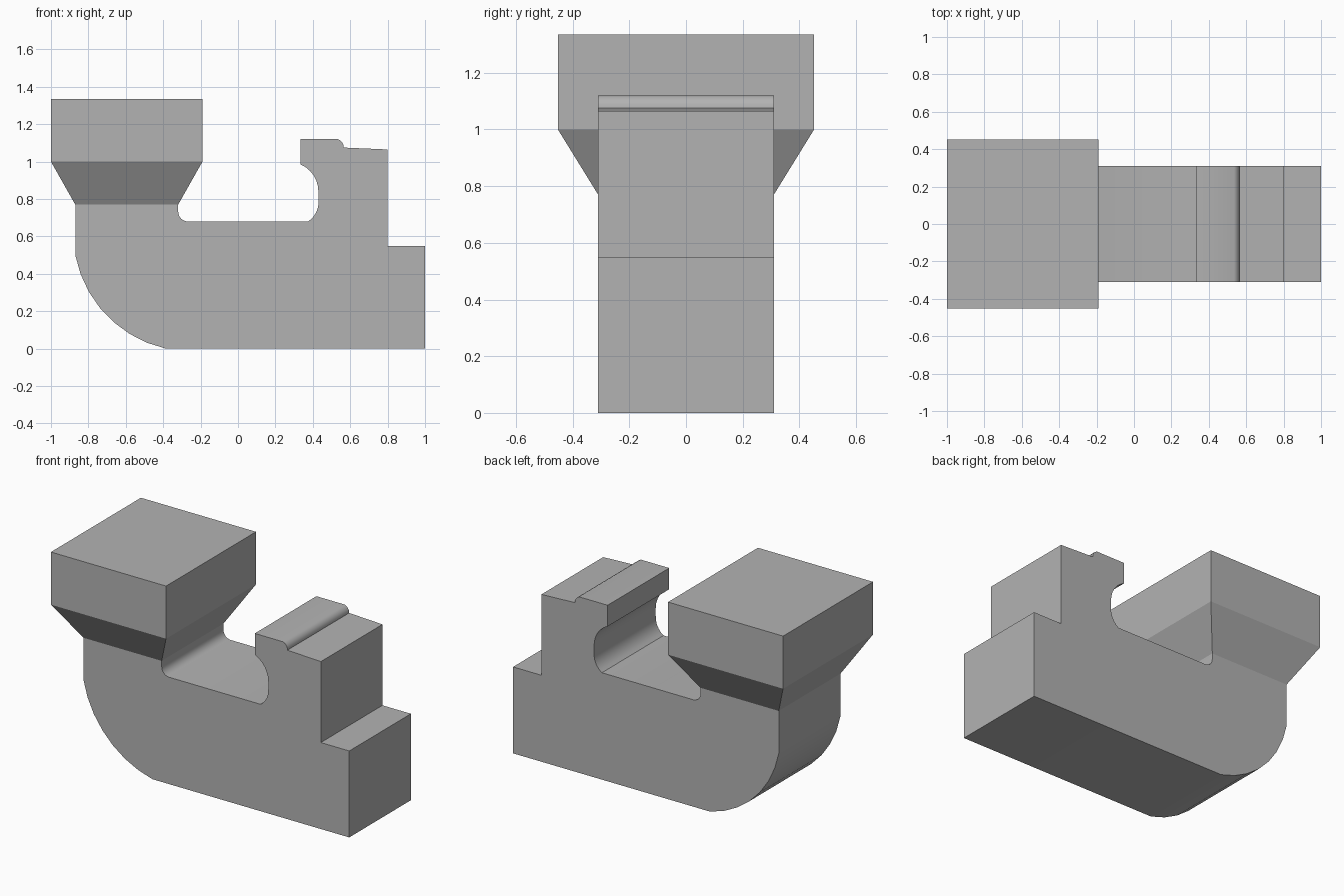
import bpy
import bmesh
import math
from mathutils import Vector
from mathutils.geometry import intersect_line_line_2d

if "Cube" in bpy.data.objects:
    bpy.data.objects.remove(bpy.data.objects["Cube"])

HALF_WIDTH = 0.31

grey = bpy.data.materials.new("plain grey")
grey.use_nodes = True
colour = (0.45, 0.45, 0.45, 1)
grey.diffuse_color = colour
grey.node_tree.nodes["Principled BSDF"].inputs["Base Color"].default_value = colour


def arc(start, via, end, steps):
    """Points of the circular arc through three points, ends included."""
    a, b, c = Vector(start), Vector(via), Vector(end)
    d = 2 * (a.x * (b.y - c.y) + b.x * (c.y - a.y) + c.x * (a.y - b.y))
    x = (a.dot(a) * (b.y - c.y) + b.dot(b) * (c.y - a.y) + c.dot(c) * (a.y - b.y)) / d
    y = (a.dot(a) * (c.x - b.x) + b.dot(b) * (a.x - c.x) + c.dot(c) * (b.x - a.x)) / d
    centre = Vector((x, y))
    radius = (a - centre).length
    first = math.atan2(a.y - y, a.x - x)
    last = math.atan2(c.y - y, c.x - x)
    sweep = (last - first + math.pi) % (2 * math.pi) - math.pi
    angles = [first + sweep * i / steps for i in range(steps + 1)]
    return [(x + radius * math.cos(t), y + radius * math.sin(t)) for t in angles]


def finish(name, bm):
    """Turn the bmesh into a shaded object."""
    bmesh.ops.recalc_face_normals(bm, faces=bm.faces)
    mesh = bpy.data.meshes.new(name)
    bm.to_mesh(mesh)
    bm.free()
    mesh.materials.append(grey)
    obj = bpy.data.objects.new(name, mesh)
    bpy.context.collection.objects.link(obj)
    bpy.ops.object.select_all(action="DESELECT")
    obj.select_set(True)
    bpy.context.view_layer.objects.active = obj
    bpy.ops.object.shade_smooth_by_angle(angle=math.radians(30))
    return obj


# Body: stepped and hooked side profile, extruded across the width
profile = [(1, 0), (1, 0.55), (0.8, 0.55), (0.8, 1.065)]
profile += arc((0.565, 1.075), (0.556, 1.105), (0.535, 1.12), 4)
profile += [(0.335, 1.12)]
profile += arc((0.335, 0.985), (0.405, 0.925), (0.43, 0.84), 6)
profile += arc((0.43, 0.79), (0.412, 0.718), (0.375, 0.68), 6)
profile += arc((-0.275, 0.68), (-0.307, 0.698), (-0.32, 0.735), 5)
profile += [(-0.32, 0.77), (-0.87, 0.77)]
profile += arc((-0.87, 0.5), (-0.7, 0.175), (-0.385, 0), 7)

bm = bmesh.new()
side = bm.faces.new([bm.verts.new((x, -HALF_WIDTH, z)) for x, z in profile])
sweep = bmesh.ops.extrude_face_region(bm, geom=[side], use_keep_orig=True)
moved = [v for v in sweep["geom"] if isinstance(v, bmesh.types.BMVert)]
bmesh.ops.translate(bm, verts=moved, vec=(0, 2 * HALF_WIDTH, 0))
finish("body", bm)

# Head: block flaring out of the body's post, lofted through three rectangles
bm = bmesh.new()
rings = []
for left, right, half, z in [(-0.87, -0.32, HALF_WIDTH, 0.77),
                             (-1, -0.19, 0.452, 1),
                             (-1, -0.19, 0.452, 1.335)]:
    corners = [(left, -half), (right, -half), (right, half), (left, half)]
    rings.append([bm.verts.new((x, y, z)) for x, y in corners])
for low, high in zip(rings, rings[1:]):
    for i in range(4):
        j = (i + 1) % 4
        bm.faces.new((low[i], low[j], high[j], high[i]))
bm.faces.new(rings[0])
bm.faces.new(rings[-1])
head = finish("flared_head", bm)
head.data.shade_flat()
